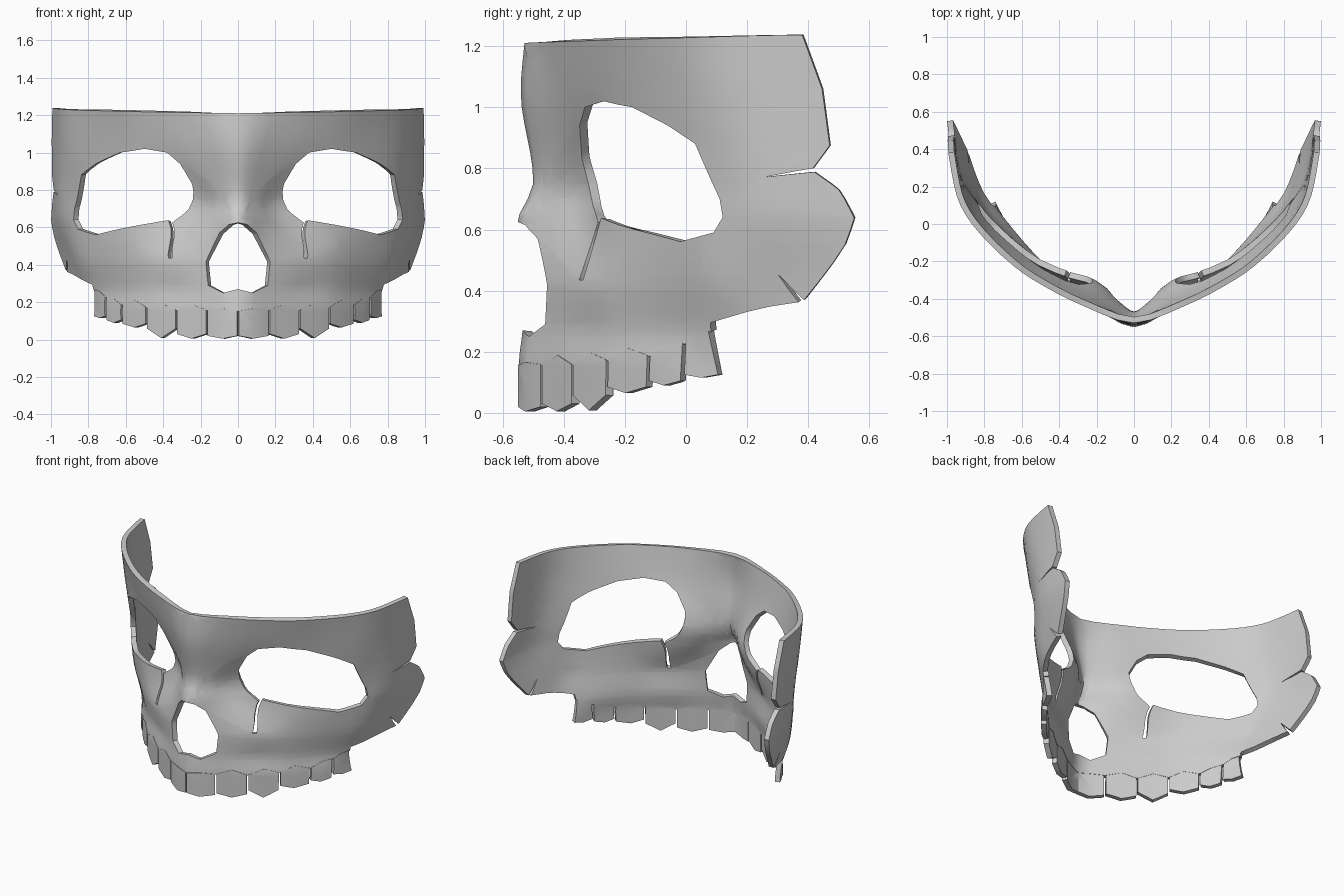
import bpy, bmesh
from mathutils import Vector
from mathutils.geometry import tessellate_polygon

if "Cube" in bpy.data.objects:
    bpy.data.objects.remove(bpy.data.objects["Cube"])

bone = bpy.data.materials.new("bone_grey")
bone.diffuse_color = (0.6, 0.6, 0.6, 1)
bone.use_nodes = True
bone.node_tree.nodes["Principled BSDF"].inputs["Base Color"].default_value = bone.diffuse_color

# Half width of the face at these depths; each row: height, front y, widths
DEPTHS = [-.44, -.33, -.22, -.05, .1, .27, .56]
ROWS = [
    (.17, -.548, .215, .39, .53, .68, .765, .855, .96),
    (.27, -.535, .195, .36, .515, .67, .785, .865, .96),
    (.43, -.53, .195, .385, .535, .71, .84, .9, .975),
    (.63, -.55, .13, .25, .51, .735, .865, .95, 1),
    (.75, -.5, .1, .22, .48, .735, .87, .96, 1),
    (1.03, -.54, .2, .4, .58, .79, .91, .968, 1.01),
    (1.25, -.525, .28, .5, .66, .83, .93, .975, 1.018),
]
END = len(DEPTHS)


def hermite(p1, p2, m1, m2, f):
    d = p2 - p1
    return p1 + f * (m1 + f * (3 * d - 2 * m1 - m2 + f * (m1 + m2 - 2 * d)))


def section_point(row, t):
    pts = [Vector((0, row[1]))] + [Vector(p) for p in zip(row[2:], DEPTHS)]
    pts = [Vector((-row[2], DEPTHS[0]))] + pts + [pts[-1]]
    i = min(int(t), END - 1)
    p0, p1, p2, p3 = pts[i:i + 4]
    return hermite(p1, p2, (p2 - p0) / 2, (p3 - p1) / 2, t - i)


def surface(t, z):
    i = 0
    while i < len(ROWS) - 2 and z > ROWS[i + 1][0]:
        i += 1
    near = [ROWS[min(max(k, 0), len(ROWS) - 1)] for k in range(i - 1, i + 3)]
    p0, p1, p2, p3 = [section_point(r, t) for r in near]
    h = [r[0] for r in near]
    span = h[2] - h[1]
    m1 = (p2 - p0) * span / (h[2] - h[0])
    m2 = (p3 - p1) * span / (h[3] - h[1])
    p = hermite(p1, p2, m1, m2, max(0, (z - h[1]) / span))
    return Vector((p.x, p.y, z))


def locate(axis, value, z):
    """Sheet coordinate for a point read in the front (x) or side (y) view."""
    lo, hi = 0.0, float(END)
    if axis == 0 and value == 0:
        return Vector((0, z, 0))
    for _ in range(40):
        mid = (lo + hi) / 2
        if surface(mid, z)[axis] < value:
            lo = mid
        else:
            hi = mid
    return Vector((lo, z, 0))


def X(*pts):
    return [locate(0, *p) for p in pts]


def Y(*pts):
    return [locate(1, *p) for p in pts]


def sheet(name, loops, thickness, offset):
    """Fill flat loops, slice into a grid, bend onto the face, mirror, thicken."""
    bm = bmesh.new()
    verts = [bm.verts.new(p) for loop in loops for p in loop]
    for tri in tessellate_polygon(loops):
        if len(set(tri)) == 3:
            bm.faces.new([verts[i] for i in tri])
    cuts = [((k / 3, 0, 0), (1, 0, 0)) for k in range(1, 3 * END)]
    cuts += [((0, k / 20, 0), (0, 1, 0)) for k in range(1, 25)]
    for co, no in cuts:
        bmesh.ops.bisect_plane(bm, geom=bm.verts[:] + bm.edges[:] + bm.faces[:],
                               plane_co=co, plane_no=no, dist=1e-5)
    for v in bm.verts:
        v.co = surface(min(max(v.co.x, 0), END), v.co.y)
    bm.normal_update()
    for f in bm.faces:
        c = f.calc_center_median()
        if f.normal.dot(Vector((c.x, c.y - 1, 0))) < 0:
            f.normal_flip()
    me = bpy.data.meshes.new(name)
    bm.to_mesh(me)
    bm.free()
    me.materials.append(bone)
    ob = bpy.data.objects.new(name, me)
    bpy.context.collection.objects.link(ob)
    ob.modifiers.new("mirror", 'MIRROR').merge_threshold = .0005
    so = ob.modifiers.new("thickness", 'SOLIDIFY')
    so.thickness, so.offset = thickness, offset
    bpy.ops.object.select_all(action='DESELECT')
    ob.select_set(True)
    bpy.context.view_layer.objects.active = ob
    bpy.ops.object.convert(target='MESH')
    bpy.ops.object.shade_smooth_by_angle(angle=.6)


# Teeth: borders and gum heights between them, then tip height and corner rise
BORDERS = [0, .165, .33, .488, .62, .706, .772]
GUMS = [.15, .155, .155, .17, .185, .225, .265]
TIPS = [.005, .005, .008, .065, .09, .115]
RISES = [.015, .025, .05, .02, .015, .01]
gum_line = [(0, GUMS[0])]
for n, (tip, rise) in enumerate(zip(TIPS, RISES)):
    a, b = BORDERS[n:n + 2]
    g0, g1 = GUMS[n:n + 2]
    m, peak = (a + b) / 2, (g0 + g1) / 2 + (.03 if 0 < n < 4 else .01)
    gum_line += [(m, peak), (b, g1)]
    a, b, up = a + .004, b - .004, .004
    sheet(f"tooth_pair_{n + 1}",
          [X((a, tip + rise), (m, tip), (b, tip + rise),
             (b, g1 + up), (m, peak + up), (a, g0 + up))], .032, -.85)

# Face shell: brow edge, slit side tabs, gum line, nose opening
outline = X((0, 1.21), (.6, 1.22))
outline += Y((.38, 1.237), (.445, 1.06), (.47, .875), (.415, .8), (.262, .772), (.42, .788),
             (.5, .73), (.55, .637), (.52, .55), (.386, .369), (.3, .455), (.368, .362),
             (.08, .295))
outline += X(*reversed(gum_line))
outline += X((0, .27), (.08, .25), (.16, .29), (.17, .42), (.1, .57), (.05, .615), (0, .625))

# Eye opening with the narrow slot below it
eye = X((.372, .638), (.372, .435), (.352, .435), (.352, .625), (.28, .68), (.24, .75),
        (.245, .83), (.31, .94), (.38, 1), (.5, 1.02), (.63, 1), (.76, .94))
eye += Y((.03, .88), (.11, .7), (.12, .64), (.09, .59), (-.02, .56))
sheet("face_shell", [outline, eye], .032, -1)
